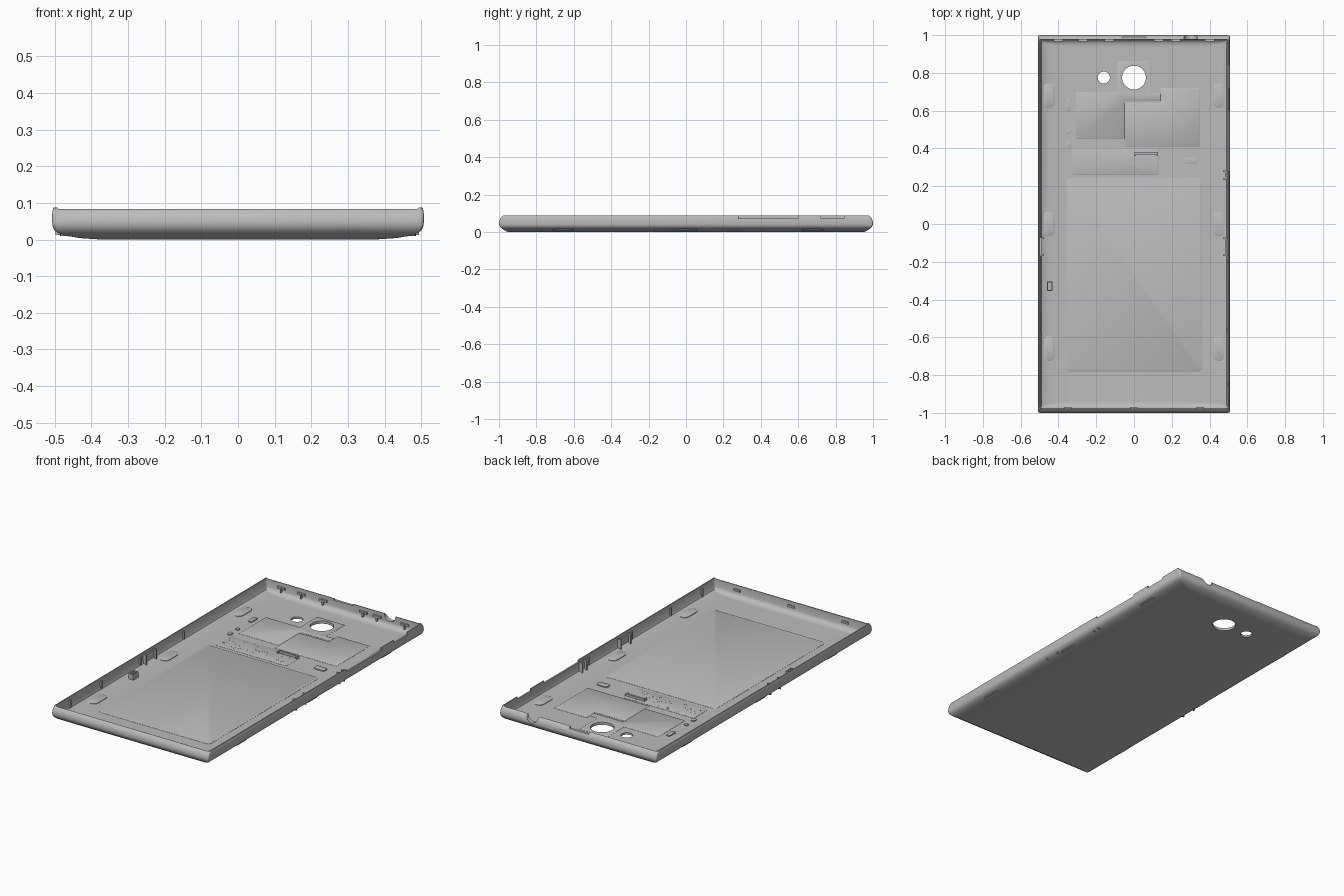
import bpy, bmesh, math, random
from mathutils import Vector

cube = bpy.data.objects.get("Cube")
if cube:
    bpy.data.objects.remove(cube, do_unlink=True)

grey = bpy.data.materials.new("satin grey")
grey.use_nodes = True
GREY = (0.5, 0.5, 0.5, 1)
grey.diffuse_color = GREY
grey.node_tree.nodes["Principled BSDF"].inputs["Base Color"].default_value = GREY
FLOOR = 0.012


def finish(name, bm, smooth=True):
    bmesh.ops.recalc_face_normals(bm, faces=bm.faces)
    mesh = bpy.data.meshes.new(name)
    bm.to_mesh(mesh)
    bm.free()
    mesh.materials.append(grey)
    ob = bpy.data.objects.new(name, mesh)
    bpy.context.collection.objects.link(ob)
    if smooth:
        shade(ob)
    return ob


def shade(ob):
    bpy.ops.object.select_all(action='DESELECT')
    ob.select_set(True)
    bpy.context.view_layer.objects.active = ob
    bpy.ops.object.shade_smooth_by_angle(angle=math.radians(35))


def add_box(bm, x, y, z, sx, sy, sz):
    made = bmesh.ops.create_cube(bm, size=1)["verts"]
    for v in made:
        v.co = Vector((x + v.co.x * sx, y + v.co.y * sy, z + v.co.z * sz))


def prism(bm, points, z0, z1, taper=0.0):
    """Extruded outline whose top is drawn in slightly for a soft step."""
    base = bm.faces.new([bm.verts.new((x, y, z0)) for x, y in points])
    top = bmesh.ops.extrude_face_region(bm, geom=[base])["geom"]
    for v in top:
        if isinstance(v, bmesh.types.BMVert):
            v.co.z = z1
    if taper:
        face = next(f for f in top if isinstance(f, bmesh.types.BMFace))
        bmesh.ops.inset_region(bm, faces=[face], thickness=taper, depth=0)
        for v in face.verts:
            v.co.z += taper * 0.4


def rounded(cx, cy, hx, hy, r, n=5):
    pts = []
    for i, (sx, sy) in enumerate(((1, 1), (-1, 1), (-1, -1), (1, -1))):
        for k in range(n):
            a = math.pi / 2 * (i + k / (n - 1))
            pts.append((cx + sx * (hx - r) + r * math.cos(a),
                        cy + sy * (hy - r) + r * math.sin(a)))
    return pts


# Shell: one loft from the outer base, up over the rim and down to the floor
rings = [(.33, .945, 0), (.38, .953, .0005), (.43, .962, .004), (.468, .972, .010),
         (.49, .984, .017), (.502, .993, .026), (.506, .998, .036), (.507, 1, .046),
         (.507, .998, .06), (.507, .993, .071), (.506, .986, .079), (.504, .98, .083),
         (.498, .976, .083),
         (.495, .976, .038), (.49, .972, .027), (.475, .964, .019),
         (.45, .955, .015), (.40, .947, .0125), (.35, .94, FLOOR)]
bm = bmesh.new()
loops = []
for i, (hx, hy, z) in enumerate(rings):
    loop = []
    for x, y in rounded(0, 0, hx, hy, .009):
        lift = .004 if i in (11, 12) and abs(x) > hx - .006 else 0
        loop.append(bm.verts.new((x, y, z + lift)))
    loops.append(loop)
for a, b in zip(loops, loops[1:]):
    for k in range(len(a)):
        m = (k + 1) % len(a)
        bm.faces.new((a[k], a[m], b[m], b[k]))
bm.faces.new(loops[0])
bm.faces.new(loops[-1])
shell = finish("back_cover_shell", bm, False)

# Raised floor plates
bm = bmesh.new()
prism(bm, [(-.31, .45), (-.31, .70), (-.09, .70), (-.09, .86), (.09, .86), (.09, .69),
           (.14, .69), (.14, .65), (-.05, .65), (-.05, .45)], .01, FLOOR + .001, .006)
camera_plate = finish("camera_step", bm, False)


def cut(target, cutter):
    mod = target.modifiers.new("cut", 'BOOLEAN')
    mod.object = cutter
    mod.solver = 'EXACT'
    bpy.context.view_layer.objects.active = target
    bpy.ops.object.modifier_apply(modifier="cut")


def cylinder(name, x, y, z, r, depth, along_y=False):
    bm = bmesh.new()
    bmesh.ops.create_cone(bm, cap_ends=True, segments=48, radius1=r, radius2=r, depth=depth)
    for v in bm.verts:
        if along_y:
            v.co.y, v.co.z = -v.co.z, v.co.y
        v.co += Vector((x, y, z))
    return finish(name, bm, False)


def box_cutter(name, *dims):
    bm = bmesh.new()
    add_box(bm, *dims)
    return finish(name, bm, False)


# Openings: lens, flash, jack, top port, side buttons
cutters = [cylinder("lens_cutter", 0, .775, 0, .063, .2),
           cylinder("flash_cutter", -.16, .775, 0, .032, .2),
           cylinder("jack_cutter", .3, 1, .082, .036, .12, True),
           box_cutter("port_cutter", 0, 1, .09, .125, .12, .034),
           box_cutter("volume_cutter", .5, .44, .09, .05, .32, .034),
           box_cutter("power_cutter", .5, .783, .09, .05, .125, .034)]
for c in cutters:
    cut(shell, c)
for c in cutters[:2]:
    cut(camera_plate, c)
for c in cutters:
    bpy.data.objects.remove(c, do_unlink=True)
shade(shell)
shade(camera_plate)

# Remaining floor steps
bm = bmesh.new()
prism(bm, [(-.05, .41), (-.05, .64), (.14, .64), (.14, .72), (.35, .72), (.35, .41)],
      .01, FLOOR + .001, .006)
finish("board_step", bm)
bm = bmesh.new()
prism(bm, rounded(0, -.27, .36, .51, .02), .01, FLOOR + .001, .006)
finish("battery_step", bm)
bm = bmesh.new()
prism(bm, rounded(-.1, .33, .23, .07, .01), .01, FLOOR + .001, .005)
finish("label_step", bm)

# Long centre rib and small bosses
bm = bmesh.new()
prism(bm, rounded(0, -.165, .006, .335, .005), .01, FLOOR + .0025, .002)
finish("centre_rib", bm)
bm = bmesh.new()
for x, y, hx, hy in ((-.345, .63, .012, .032), (-.345, .49, .011, .011),
                     (-.345, .42, .012, .016), (.3, .335, .034, .018)):
    prism(bm, rounded(x, y, hx, hy, .01), .01, .018, .003)
finish("floor_bosses", bm)

# Soft pads beside the long walls
bm = bmesh.new()
for side in (-1, 1):
    for y in (.68, 0, -.66):
        prism(bm, rounded(side * .452, y, .034, .064, .028), .01, .017, .008)
finish("side_pads", bm)

# Upright contact bar and slotted post
bm = bmesh.new()
add_box(bm, .065, .375, .019, .125, .012, .018)
for x in (.006, .124):
    add_box(bm, x, .37, .019, .008, .022, .018)
finish("contact_bar", bm)
bm = bmesh.new()
for dx in (-.012, .012):
    add_box(bm, -.445 + dx, -.33, .03, .005, .05, .035)
for dy in (-.022, .022):
    add_box(bm, -.445, -.33 + dy, .03, .028, .005, .035)
finish("slotted_post", bm)

# Wall clips: tall forked catches, then small ribs along the walls
bm = bmesh.new()
for x, y, length in ((-.487, -.12, .09), (.483, -.12, .09), (.483, .26, .04)):
    for end in (-1, 1):
        add_box(bm, x, y + end * length / 2, .045, .022, .008, .065)
    add_box(bm, x + math.copysign(.006, x), y, .05, .008, length, .04)
finish("wall_catches", bm)
bm = bmesh.new()
for side in (-1, 1):
    for y in (.2, -.2, -.56, -.85):
        add_box(bm, side * .491, y, .05, .01, .012, .045)
for x in (-.4, -.27, -.13, .13, .22, .4):
    add_box(bm, x, .973, .055, .05, .012, .012)
    add_box(bm, x, .971, .045, .008, .014, .03)
for x in (-.35, 0, .35):
    add_box(bm, x, -.973, .055, .04, .01, .012)
finish("rim_clips", bm)

# Scattered moulding flecks
random.seed(4)
bm = bmesh.new()
for _ in range(60):
    add_box(bm, random.uniform(-.32, .1), random.uniform(.28, .39), .0135,
            random.uniform(.004, .011), random.uniform(.004, .011), .004)
finish("floor_flecks", bm)
